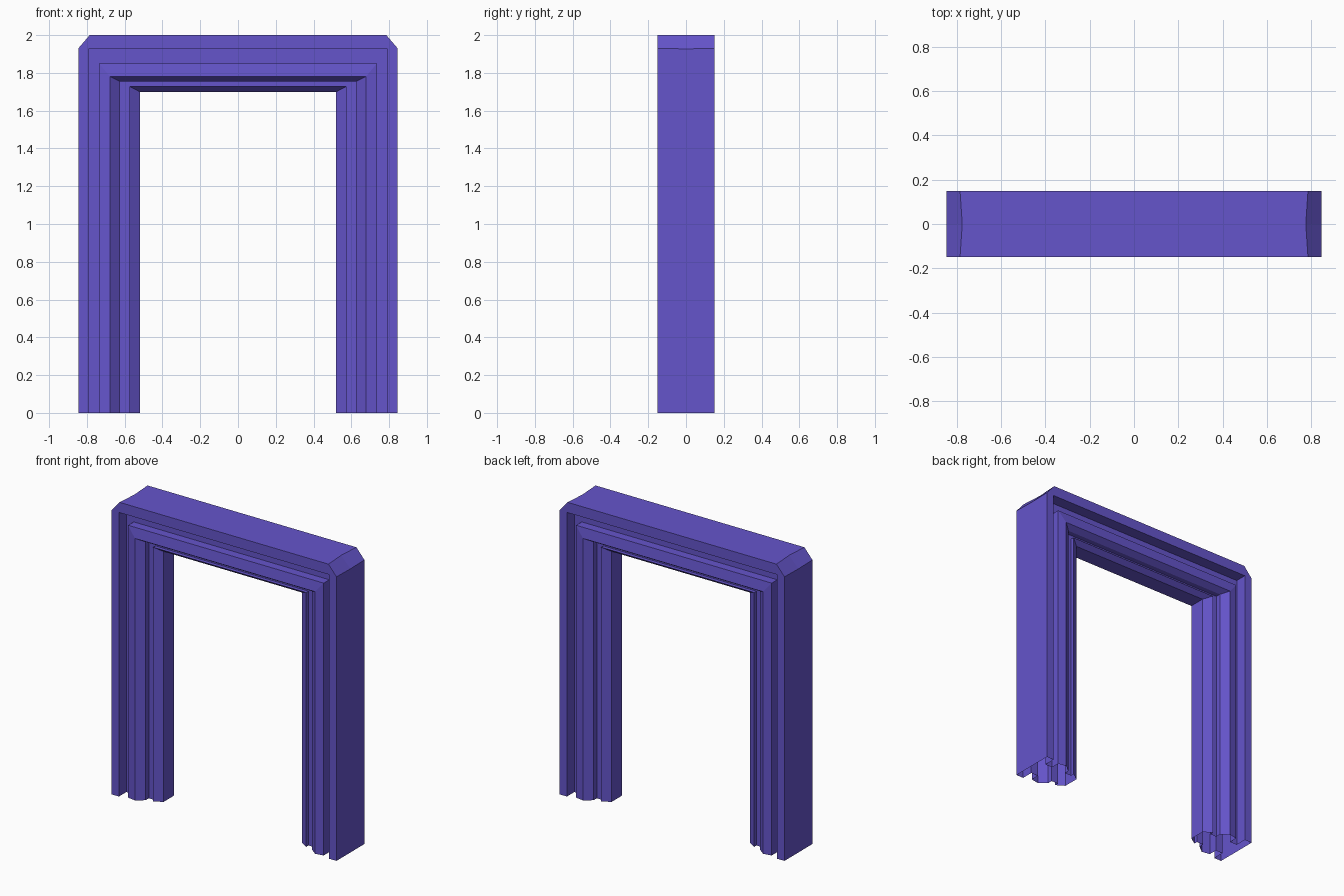
import bpy, bmesh

if "Cube" in bpy.data.objects:
    bpy.data.objects.remove(bpy.data.objects["Cube"])

# Moulding cross-section, front half, from outer edge to inner edge:
# (jamb x, head z, depth y, chamfer across, chamfer down)
HALF = [
    (0.845, 2.00, 0.15, 0.06, 0.07),   # outer edge, corner cut off
    (0.79, 1.93, 0.15, 0, 0),          # outer fillet
    (0.79, 1.93, 0.07, 0, 0),          # deep groove
    (0.735, 1.85, 0.07, 0, 0),
    (0.735, 1.85, 0.13, 0, 0),         # raised bead
    (0.677, 1.78, 0.14, 0, 0),
    (0.625, 1.755, 0.10, 0, 0),
    (0.625, 1.755, 0.065, 0, 0),       # inner groove
    (0.575, 1.728, 0.065, 0, 0),
    (0.575, 1.728, 0.09, 0, 0),        # inner lip
    (0.52, 1.70, 0.055, 0, 0),
]

# Closed profile: front half, mirrored back half, outer centre line
profile = [(x, z, -y, a, b) for x, z, y, a, b in HALF]
profile += [(x, z, y, a, b) for x, z, y, a, b in reversed(HALF)]
profile.append((0.845, 2.00, 0.0, 0.07, 0.073))


def rail(bm, x, z, y, a, b):
    """One profile point carried up the left jamb, over the head, down the right."""
    path = [(-x, 0), (-x, z - b), (a - x, z), (x - a, z), (x, z - b), (x, 0)]
    return [bm.verts.new((px, y, pz)) for px, pz in path]


# Sweep the moulding around the opening, leaving the feet open
bm = bmesh.new()
rails = [rail(bm, *p) for p in profile]
for r, s in zip(rails, rails[1:] + rails[:1]):
    for i in range(5):
        bm.faces.new((r[i], r[i + 1], s[i + 1], s[i]))
bmesh.ops.remove_doubles(bm, verts=bm.verts, dist=1e-4)
bmesh.ops.recalc_face_normals(bm, faces=bm.faces)
mesh = bpy.data.meshes.new("door_frame")
bm.to_mesh(mesh)
bm.free()
frame = bpy.data.objects.new("door_frame", mesh)
bpy.context.collection.objects.link(frame)

# Purple paint
paint = bpy.data.materials.new("purple_paint")
paint.diffuse_color = (0.13, 0.09, 0.6, 1)
paint.use_nodes = True
paint.node_tree.nodes["Principled BSDF"].inputs["Base Color"].default_value = paint.diffuse_color
mesh.materials.append(paint)
